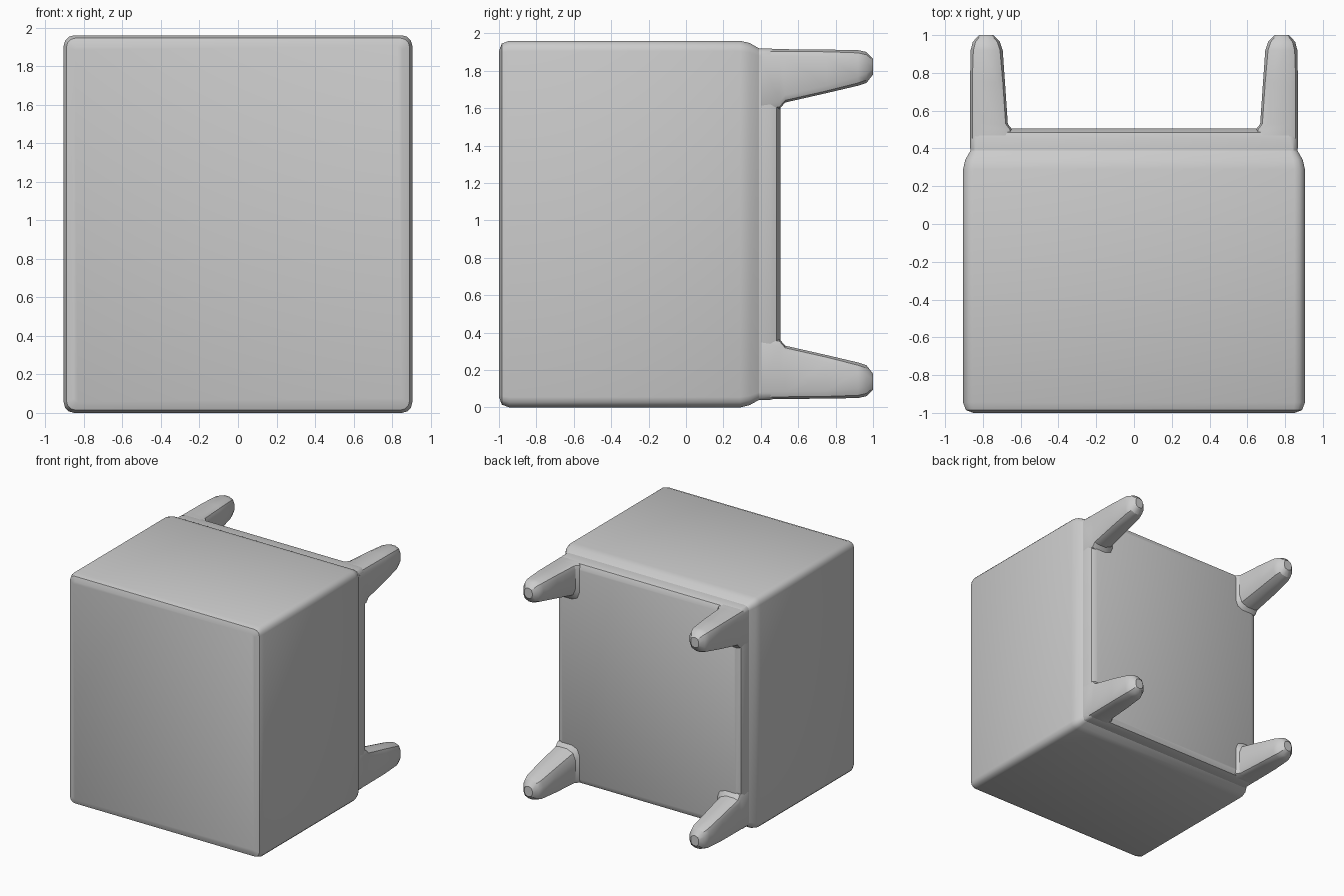
import bpy, bmesh, math

if "Cube" in bpy.data.objects:
    bpy.data.objects.remove(bpy.data.objects["Cube"])

W, H, CZ = 0.905, 1.96, 0.98


def corner_ring(x0, x1, z0, z1, radii, steps):
    """Rounded rectangle in the xz plane; one radius per corner."""
    corners = [(x0, z0, 1, 1, 180), (x1, z0, -1, 1, 270),
               (x1, z1, -1, -1, 0), (x0, z1, 1, -1, 90)]
    pts = []
    for (x, z, sx, sz, start), r in zip(corners, radii):
        for i in range(steps + 1):
            a = math.radians(start + 90 * i / steps)
            pts.append((x + sx * r + r * math.cos(a), z + sz * r + r * math.sin(a)))
    return pts


def loft(name, rings, angle):
    """Skin a list of (y, ring points) along y and cap both ends."""
    bm = bmesh.new()
    loops = [[bm.verts.new((x, y, z)) for x, z in pts] for y, pts in rings]
    n = len(loops[0])
    for a, b in zip(loops, loops[1:]):
        for i in range(n):
            j = (i + 1) % n
            bm.faces.new((a[i], a[j], b[j], b[i]))
    bm.faces.new(loops[0])
    bm.faces.new(loops[-1])
    bmesh.ops.recalc_face_normals(bm, faces=bm.faces)
    mesh = bpy.data.meshes.new(name)
    bm.to_mesh(mesh)
    bm.free()
    obj = bpy.data.objects.new(name, mesh)
    bpy.context.collection.objects.link(obj)
    bpy.ops.object.select_all(action='DESELECT')
    obj.select_set(True)
    bpy.context.view_layer.objects.active = obj
    bpy.ops.object.shade_smooth_by_angle(angle=math.radians(angle))
    return obj


def block(name, profile):
    """Full-width block from (y, inset, corner radius) stations."""
    loft(name, [(y, corner_ring(-W + d, W - d, d, H - d, [r] * 4, 3))
                for y, d, r in profile], 30)


# Main cushion block, with softened front edge and longer rear round-over
block("seat_block", [(-1.0, 0.055, 0.02), (-0.985, 0.015, 0.045), (-0.945, 0.0, 0.055),
                     (0.29, 0.0, 0.055), (0.34, 0.012, 0.05), (0.39, 0.04, 0.04)])

# Frame slab behind the block
block("base_frame", [(0.37, 0.04, 0.04), (0.45, 0.04, 0.04),
                     (0.485, 0.05, 0.04), (0.505, 0.085, 0.03)])

# Tapered leg: y, inner x, outer x, outer z, inner z, inner and outer corner radius
stations = [
    (0.40, 0.635, 0.868, 0.045, 0.38, 0.06, 0.04),
    (0.50, 0.645, 0.868, 0.045, 0.365, 0.07, 0.04),
    (0.53, 0.668, 0.868, 0.045, 0.33, 0.08, 0.04),
    (0.75, 0.683, 0.868, 0.047, 0.28, 0.075, 0.04),
    (0.92, 0.695, 0.865, 0.05, 0.24, 0.07, 0.05),
    (0.965, 0.71, 0.853, 0.06, 0.225, 0.06, 0.05),
    (1.0, 0.745, 0.82, 0.095, 0.18, 0.03, 0.03),
]
rings = [(y, corner_ring(xi, xo, zo - CZ, zi - CZ, [ro, ro, ro, ri], 2))
         for y, xi, xo, zo, zi, ri, ro in stations]
legs = loft("legs", rings, 30)
legs.location.z = CZ
mirror = legs.modifiers.new("four_legs", 'MIRROR')
mirror.use_axis = (True, False, True)
mirror.use_mirror_merge = False
legs.modifiers.move(legs.modifiers.find("four_legs"), 0)
